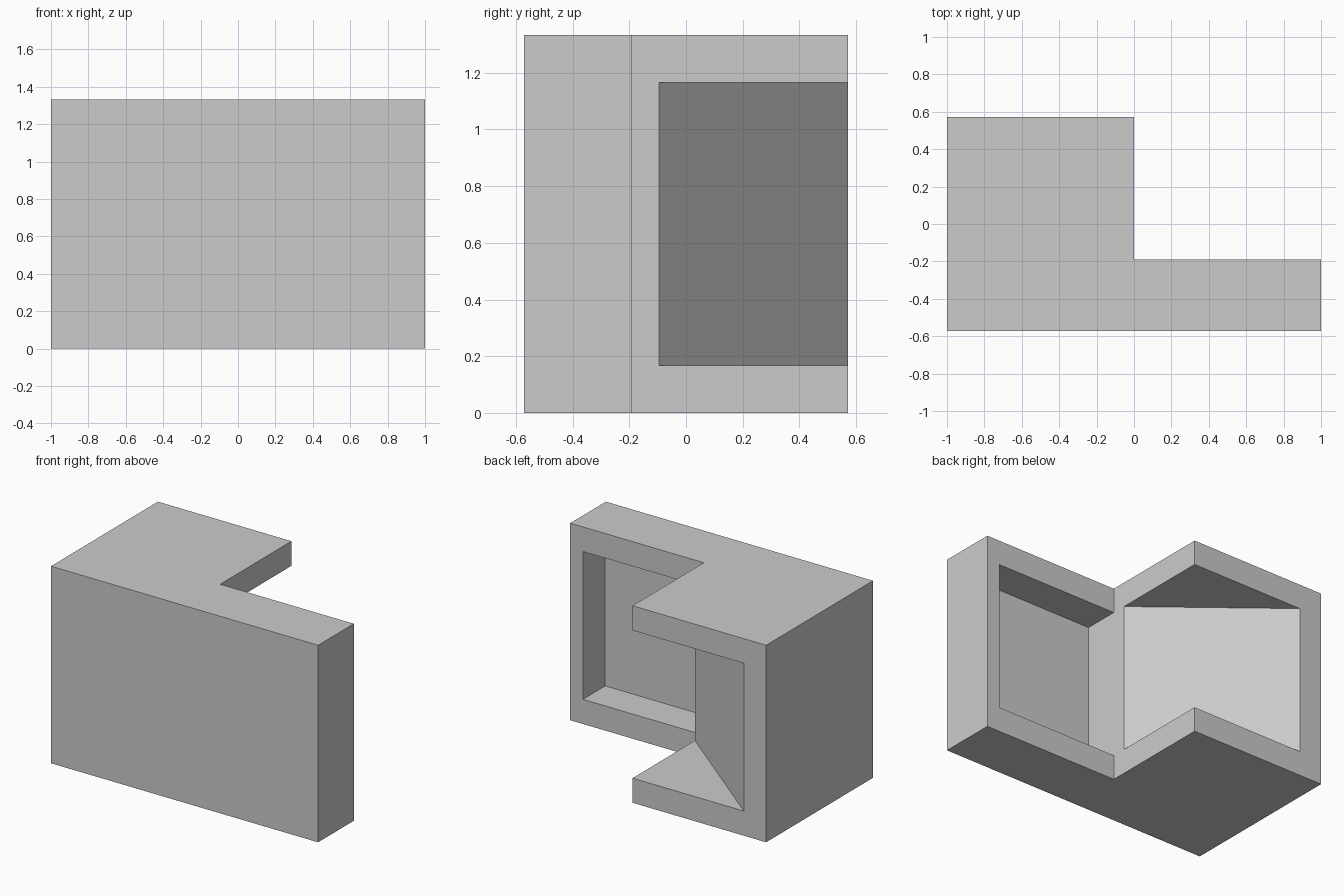
import bpy
import bmesh

cube = bpy.data.objects.get("Cube")
if cube:
    bpy.data.objects.remove(cube, do_unlink=True)

# One plain colour
grey = bpy.data.materials.new("light_grey")
grey.use_nodes = True
grey.diffuse_color = (0.6, 0.6, 0.6, 1)
grey.node_tree.nodes["Principled BSDF"].inputs["Base Color"].default_value = (0.6, 0.6, 0.6, 1)

UNIT = 2 / 42                      # the body is 42 x 24 x 28 units
HALF_X, HALF_Y, HEIGHT = 21 * UNIT, 12 * UNIT, 28 * UNIT
BORDER = 3.5 * UNIT                # frame above and below the openings
ARM_BACK = -4 * UNIT               # rear face of the thin arm


def prism(name, outline, low, high):
    """Extrude a plan outline (counter-clockwise) between two heights."""
    bm = bmesh.new()
    base = bm.faces.new([bm.verts.new((x, y, low)) for x, y in outline])
    top = bmesh.ops.extrude_face_region(bm, geom=[base])["geom"]
    for v in top:
        if isinstance(v, bmesh.types.BMVert):
            v.co.z = high
    bmesh.ops.recalc_face_normals(bm, faces=bm.faces)
    mesh = bpy.data.meshes.new(name)
    bm.to_mesh(mesh)
    bm.free()
    mesh.materials.append(grey)
    obj = bpy.data.objects.new(name, mesh)
    bpy.context.collection.objects.link(obj)
    return obj


def carve(body, cutter):
    """Subtract the cutter from the body, then discard the cutter."""
    cutter.hide_render = True
    mod = body.modifiers.new(cutter.name, "BOOLEAN")
    mod.operation, mod.solver, mod.object = "DIFFERENCE", "EXACT", cutter
    bpy.context.view_layer.objects.active = body
    bpy.ops.object.modifier_apply(modifier=mod.name)
    bpy.data.objects.remove(cutter, do_unlink=True)


# L-shaped body
body = prism("l_shaped_body", [
    (-HALF_X, -HALF_Y), (HALF_X, -HALF_Y), (HALF_X, ARM_BACK),
    (0, ARM_BACK), (0, HALF_Y), (-HALF_X, HALF_Y)], 0, HEIGHT)

# Shallow recess in the back of the arm, flush with the block's side wall
floor, rim, edge = ARM_BACK - 5 * UNIT, ARM_BACK + UNIT, HALF_X - 2 * UNIT
carve(body, prism("arm_recess", [(0, floor), (edge, floor), (edge, rim), (0, rim)],
                  BORDER, HEIGHT - BORDER))

# Triangular opening across the block's free corner, with a slanted back wall
start, reach = -2 * UNIT, -HALF_X + BORDER
slope = (HALF_Y - start) / reach
out = 0.1
carve(body, prism("corner_opening", [
    (out, start + slope * out), (out, HALF_Y + out),
    (reach + out / slope, HALF_Y + out)], BORDER, HEIGHT - BORDER))
